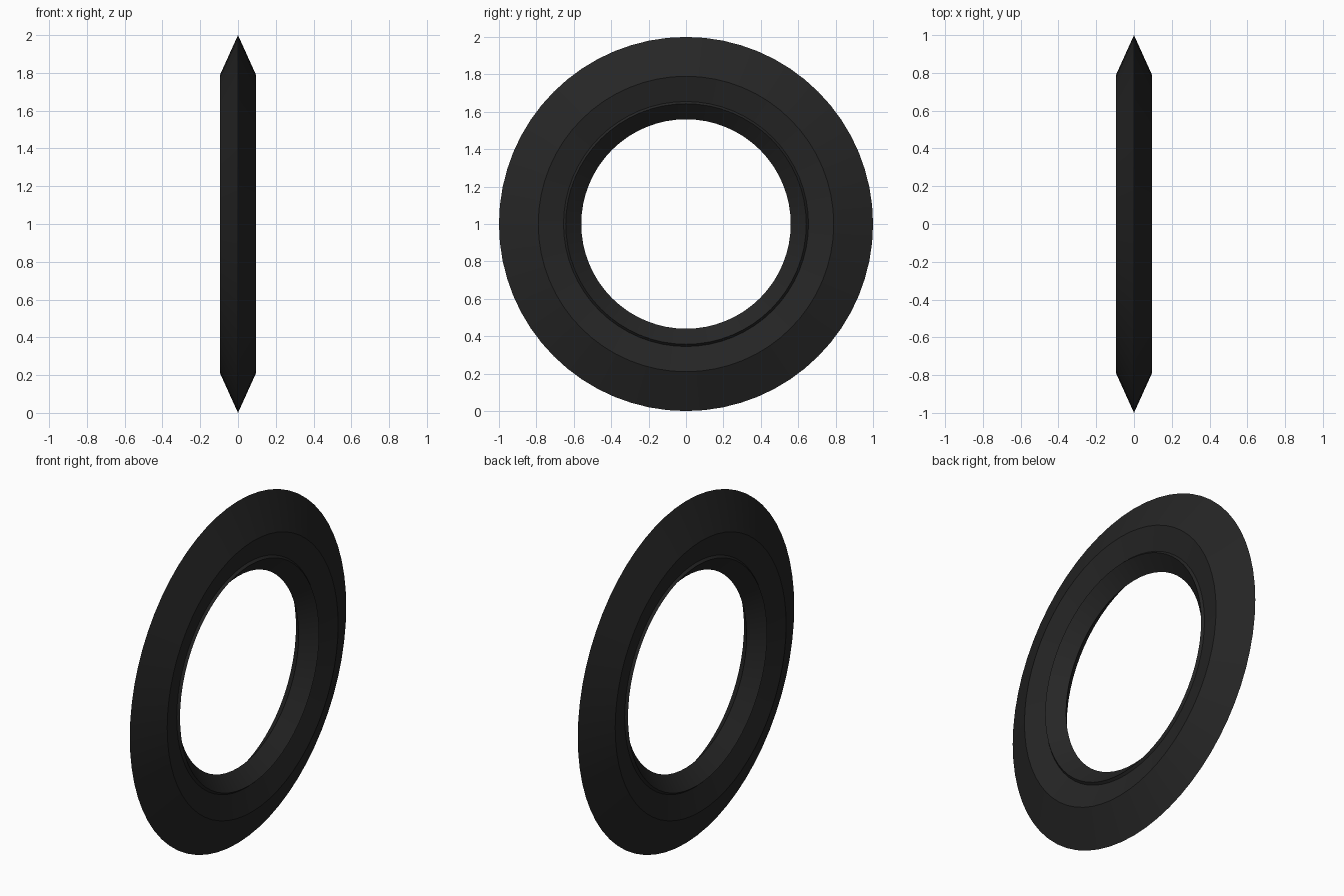
import bpy, bmesh, math
from mathutils import Matrix, Vector

if "Cube" in bpy.data.objects:
    bpy.data.objects.remove(bpy.data.objects["Cube"])

SEGMENTS = 64

# Half cross-section as (x, radius), from outer rim to inner rim
half = [
    (0.0, 1.0),      # knife-edge outer rim
    (0.095, 0.79),   # shoulder
    (0.062, 0.655),  # dished side face
    (0.075, 0.643),  # small raised lip
    (0.0, 0.56),     # inner rim
]
# Mirror to the -x side for a closed section
section = half + [(-x, r) for x, r in reversed(half[1:-1])]

dark = bpy.data.materials.new("dark rubber")
dark.diffuse_color = (0.019, 0.019, 0.019, 1.0)
dark.use_nodes = True
dark.node_tree.nodes["Principled BSDF"].inputs["Base Color"].default_value = dark.diffuse_color

# Revolve the section around the x axis
bm = bmesh.new()
rings = []
for i in range(SEGMENTS):
    a = 2 * math.pi * i / SEGMENTS
    rings.append([bm.verts.new((x, r * math.cos(a), 1 + r * math.sin(a)))
                  for x, r in section])
n = len(section)
for i in range(SEGMENTS):
    a, b = rings[i], rings[(i + 1) % SEGMENTS]
    for j in range(n):
        k = (j + 1) % n
        bm.faces.new((a[j], b[j], b[k], a[k]))
bmesh.ops.recalc_face_normals(bm, faces=bm.faces)

mesh = bpy.data.meshes.new("ring")
bm.to_mesh(mesh)
bm.free()
mesh.materials.append(dark)
ring = bpy.data.objects.new("ring", mesh)
bpy.context.collection.objects.link(ring)

# Smooth around the ring, crisp along the profile corners
bpy.context.view_layer.objects.active = ring
ring.select_set(True)
bpy.ops.object.shade_smooth_by_angle(angle=math.radians(20))
